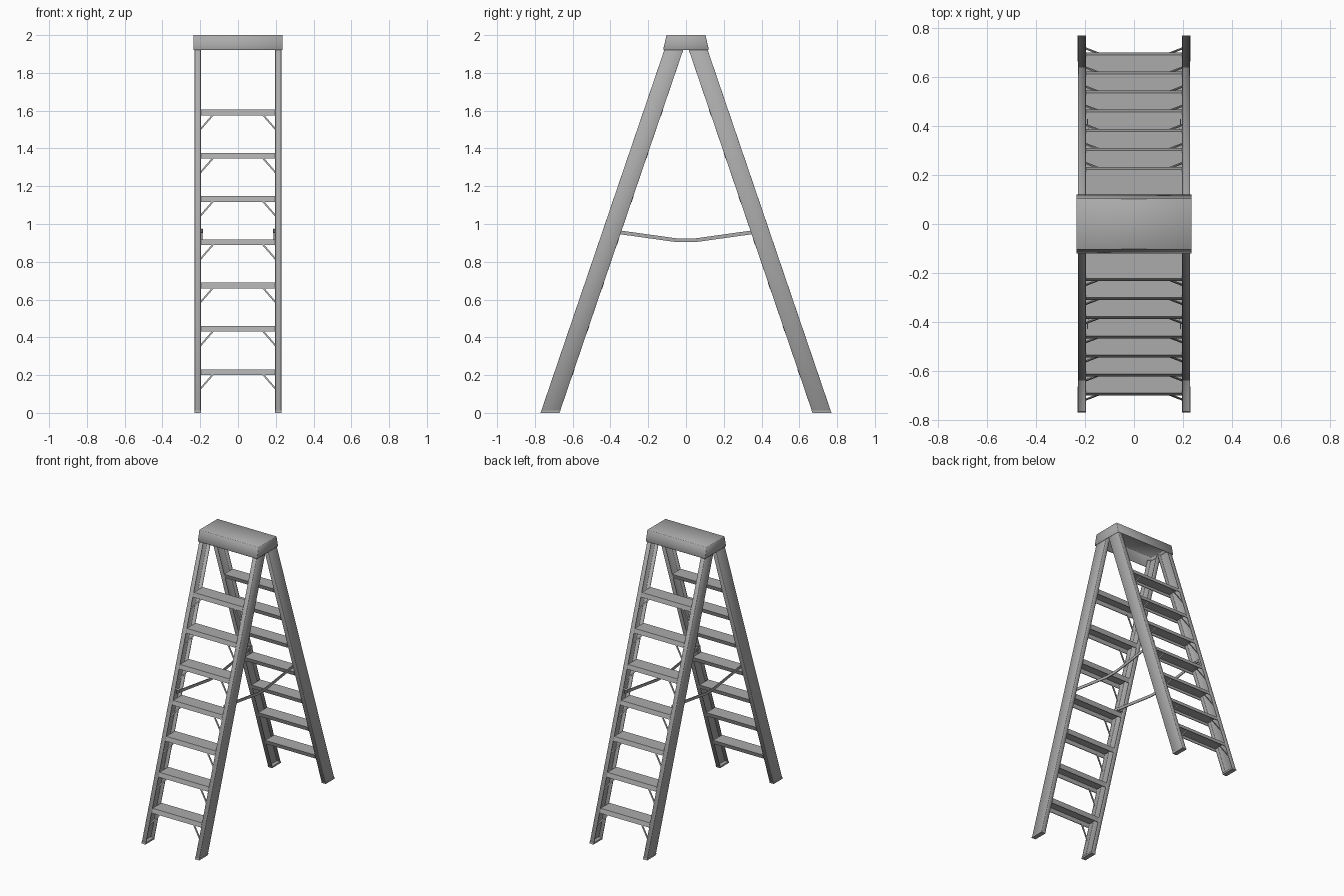
import bpy, bmesh

if "Cube" in bpy.data.objects:
    bpy.data.objects.remove(bpy.data.objects["Cube"])

S = 0.341                      # lean of each side: y change per unit of height

grey = bpy.data.materials.new("dull_metal")
grey.diffuse_color = (0.41, 0.41, 0.41, 1)
grey.use_nodes = True
grey.node_tree.nodes["Principled BSDF"].inputs["Base Color"].default_value = grey.diffuse_color


def outer(z):                  # front edge of the front rails at height z
    return -0.77 + S * z


def loft(name, a, b, mirror=(False, False)):
    """Solid between two matching outlines, optionally mirrored in x / y."""
    bm = bmesh.new()
    va = [bm.verts.new(p) for p in a]
    vb = [bm.verts.new(p) for p in b]
    n = len(a)
    bm.faces.new(va)
    bm.faces.new(vb[::-1])
    for i in range(n):
        bm.faces.new((va[i], vb[i], vb[(i + 1) % n], va[(i + 1) % n]))
    bmesh.ops.recalc_face_normals(bm, faces=bm.faces)
    me = bpy.data.meshes.new(name)
    bm.to_mesh(me)
    bm.free()
    me.materials.append(grey)
    ob = bpy.data.objects.new(name, me)
    bpy.context.collection.objects.link(ob)
    if any(mirror):
        m = ob.modifiers.new("Mirror", 'MIRROR')
        m.use_axis = (mirror[0], mirror[1], False)
        m.use_mirror_merge = False
    return ob


def soften(ob, width):
    """Smoothly shaded, slightly rounded edges."""
    bev = ob.modifiers.new("Bevel", 'BEVEL')
    bev.width = width
    bev.segments = 1
    for p in ob.data.polygons:
        p.use_smooth = True


def leaning(name, outline, z0, z1):
    """Outline in (x, depth from outer edge) swept up the lean of the side."""
    ring = lambda z: [(x, outer(z) + d, z) for x, d in outline]
    return loft(name, ring(z0), ring(z1), (True, True))


def across(name, profile, x0, x1, mirror):
    """Profile in (y, z) extruded along x."""
    return loft(name, [(x0, y, z) for y, z in profile],
                [(x1, y, z) for y, z in profile], mirror)


# Side rails: channels open towards the middle
D, T, XI, XO = 0.10, 0.006, 0.197, 0.229
rails = leaning("side_rails", [
    (XI, 0), (XO, 0), (XO, D), (XI, D), (XI, D - T),
    (XO - T, D - T), (XO - T, T), (XI, T)], 0.0, 1.965)
soften(rails, 0.0015)

# Feet closing the bottom of the rails
leaning("feet", [(XI, -0.001), (XO + 0.001, -0.001),
                 (XO + 0.001, D + 0.001), (XI, D + 0.001)], 0.0, 0.012)

# Steps with turned-down lips, and their diagonal braces
H, L, SD = 0.03, 0.005, 0.102
for i in range(7):
    top = 0.231 + 0.229 * i
    bot = top - H
    across(f"step_{i + 1}", [
        (outer(top), top), (outer(top) + SD, top), (outer(bot) + SD, bot),
        (outer(bot) + SD - L, bot), (outer(top - L) + SD - L, top - L),
        (outer(top - L) + L, top - L), (outer(bot) + L, bot), (outer(bot), bot)],
        -XI, XI, (False, True))
    strip = [(0.125, bot + 0.004), (0.137, bot + 0.004),
             (0.203, bot - 0.072), (0.203, bot - 0.085)]
    loft(f"step_brace_{i + 1}",
         [(x, outer(z) + 0.006, z) for x, z in strip],
         [(x, outer(z) + 0.011, z) for x, z in strip], (True, True))

# Folding spreader bars, sagging in the middle
path = [(-0.43, 0.967), (-0.05, 0.914), (0.05, 0.914), (0.43, 0.967)]
bar = [(y, z + 0.01) for y, z in path] + [(y, z - 0.01) for y, z in path[::-1]]
across("spreader_bars", bar, 0.187, 0.193, (True, False))

# Pivot pins joining the bars to the rails
pin = [(-0.405, 0.953), (-0.385, 0.953), (-0.385, 0.973), (-0.405, 0.973)]
across("spreader_pins", pin, 0.184, XO - T / 2, (True, True))


# Top cap: flared shell, open underneath
def rect(x, y, z):
    return [(-x, -y, z), (x, -y, z), (x, y, z), (-x, y, z)]


cap = loft("top_cap", rect(0.236, 0.121, 1.922), rect(0.236, 0.103, 2.0))
bm = bmesh.new()
bm.from_mesh(cap.data)
low = [f for f in bm.faces if f.calc_center_median().z < 1.93]
bmesh.ops.delete(bm, geom=low, context='FACES_ONLY')
bm.to_mesh(cap.data)
bm.free()
sol = cap.modifiers.new("Shell", 'SOLIDIFY')
sol.thickness = 0.006
sol.offset = -1
soften(cap, 0.002)
